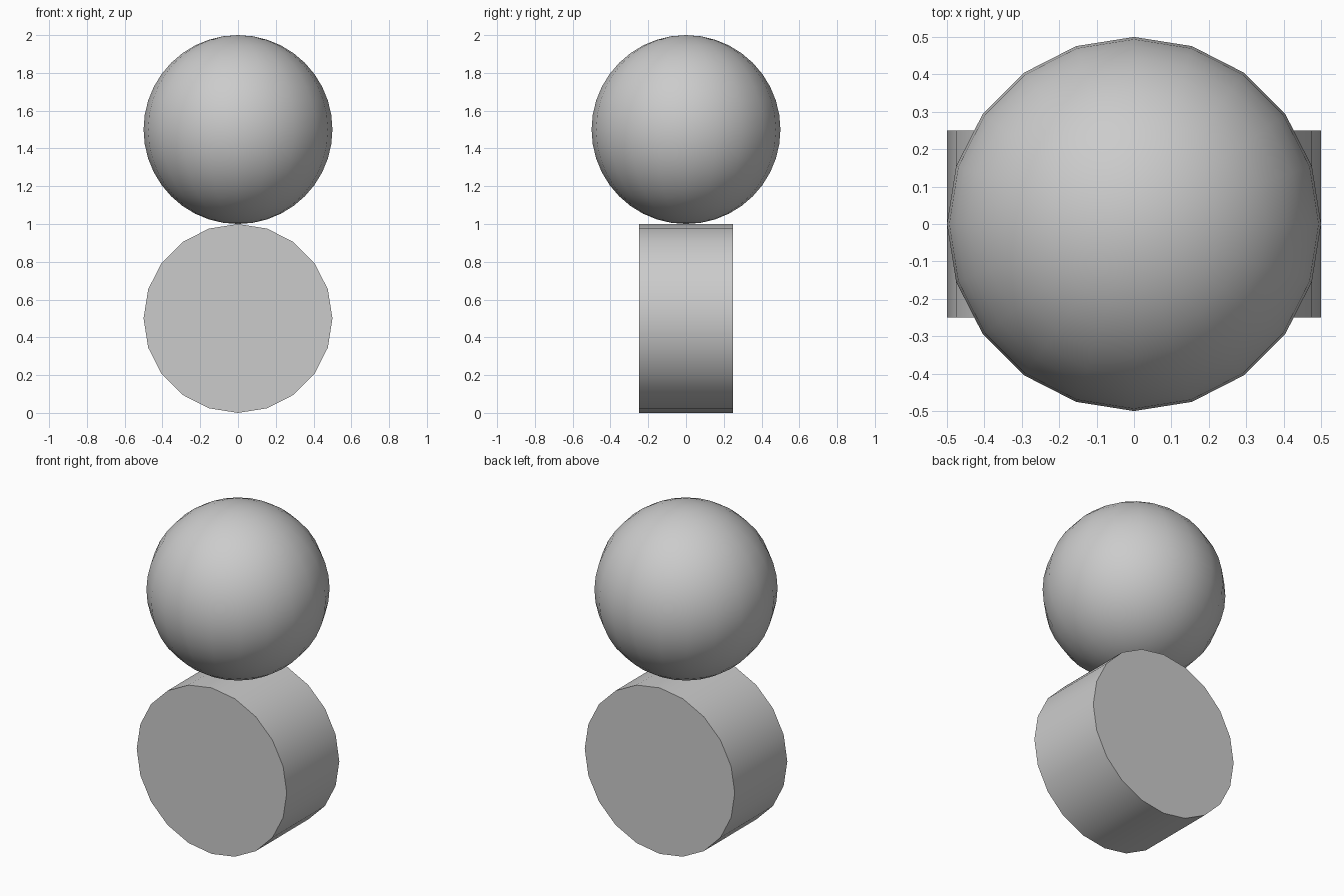
import bpy
import math

if "Cube" in bpy.data.objects:
    bpy.data.objects.remove(bpy.data.objects["Cube"])


def finish(name):
    obj = bpy.context.object
    obj.name = name
    bpy.ops.object.transform_apply(location=False, rotation=True, scale=True)
    bpy.ops.object.shade_smooth_by_angle(angle=math.radians(30))


# Lower drum, lying with its axis front to back
bpy.ops.mesh.primitive_cylinder_add(vertices=20, radius=0.5, depth=0.5,
                                    location=(0, 0, 0.5),
                                    rotation=(math.pi / 2, 0, 0))
finish("drum")

# Ball resting on top of the drum
bpy.ops.mesh.primitive_uv_sphere_add(segments=20, ring_count=20, radius=0.5,
                                     location=(0, 0, 1.5))
finish("ball")
